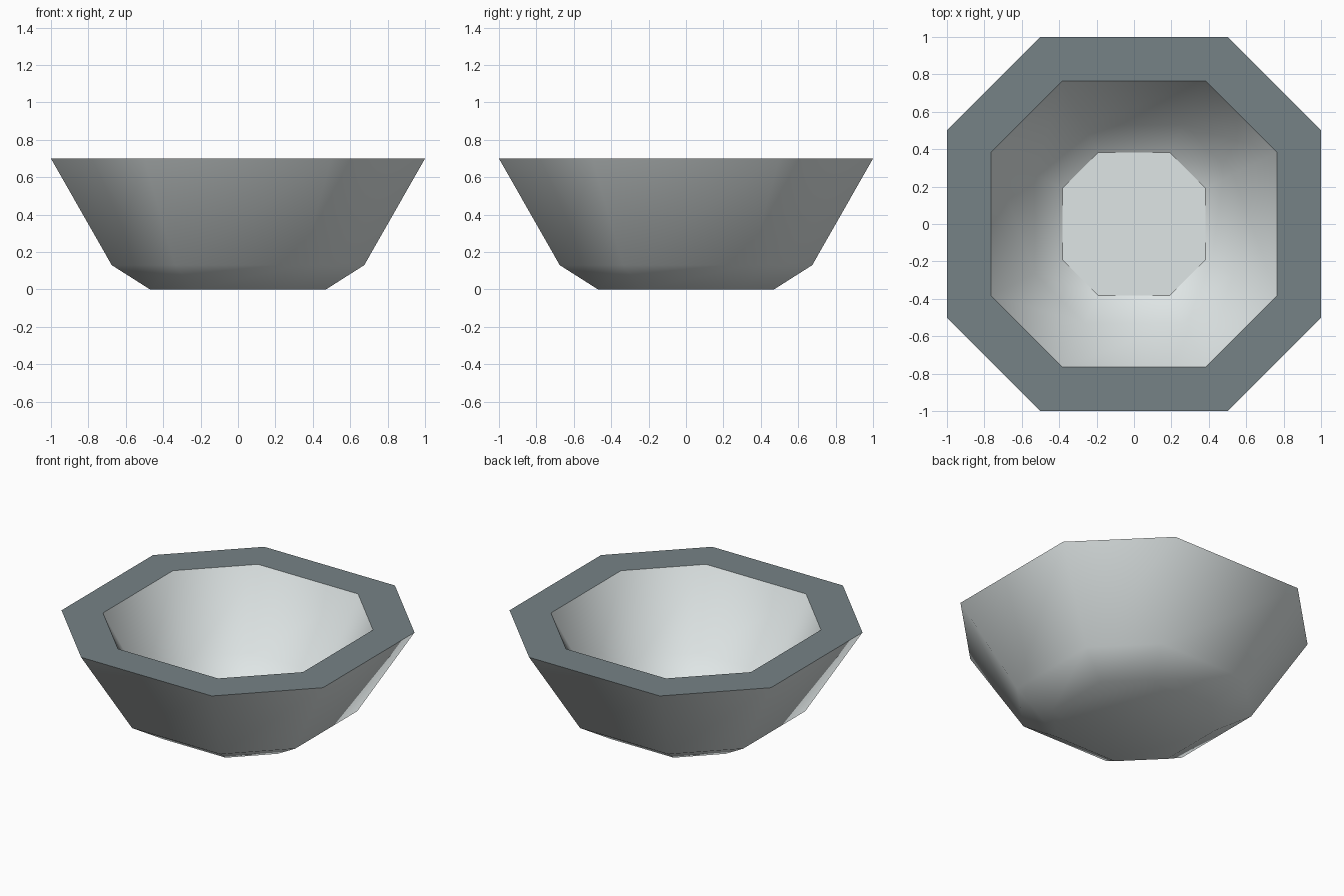
import bpy, bmesh

if "Cube" in bpy.data.objects:
    bpy.data.objects.remove(bpy.data.objects["Cube"])


def material(name, rgb):
    m = bpy.data.materials.new(name)
    m.diffuse_color = (*rgb, 1)
    m.use_nodes = True
    m.node_tree.nodes["Principled BSDF"].inputs["Base Color"].default_value = m.diffuse_color
    return m


def octagon(bm, half, z):
    # Square of half width `half` with corners cut at half that distance
    k = half * 0.5
    pts = [(half, -k), (half, k), (k, half), (-k, half),
           (-half, k), (-half, -k), (-k, -half), (k, -half)]
    return [bm.verts.new((x, y, z)) for x, y in pts]


# Profile from base, up the outside, over the rim, down to the inner floor
PROFILE = [(0.47, 0.0), (0.675, 0.13), (1.0, 0.70),
           (0.765, 0.70), (0.53, 0.21), (0.383, 0.09)]
RIM_BAND = 2

bm = bmesh.new()
rings = [octagon(bm, h, z) for h, z in PROFILE]
for b, (lo, hi) in enumerate(zip(rings, rings[1:])):
    for i in range(8):
        j = (i + 1) % 8
        f = bm.faces.new((lo[i], lo[j], hi[j], hi[i]))
        f.material_index = 1 if b == RIM_BAND else 0
        f.smooth = b != RIM_BAND

# Base blends softly into the wall; inner floor is flat
bm.faces.new(rings[0][::-1]).smooth = True
bm.faces.new(rings[-1]).smooth = False

# Crisp outlines around the rim and the inner floor
for e in bm.edges:
    if any(not f.smooth for f in e.link_faces):
        e.smooth = False

mesh = bpy.data.meshes.new("bowl")
bm.to_mesh(mesh)
bm.free()
mesh.materials.append(material("pale grey", (0.74, 0.79, 0.79)))
mesh.materials.append(material("slate rim", (0.18, 0.225, 0.24)))
bowl = bpy.data.objects.new("bowl", mesh)
bpy.context.collection.objects.link(bowl)
